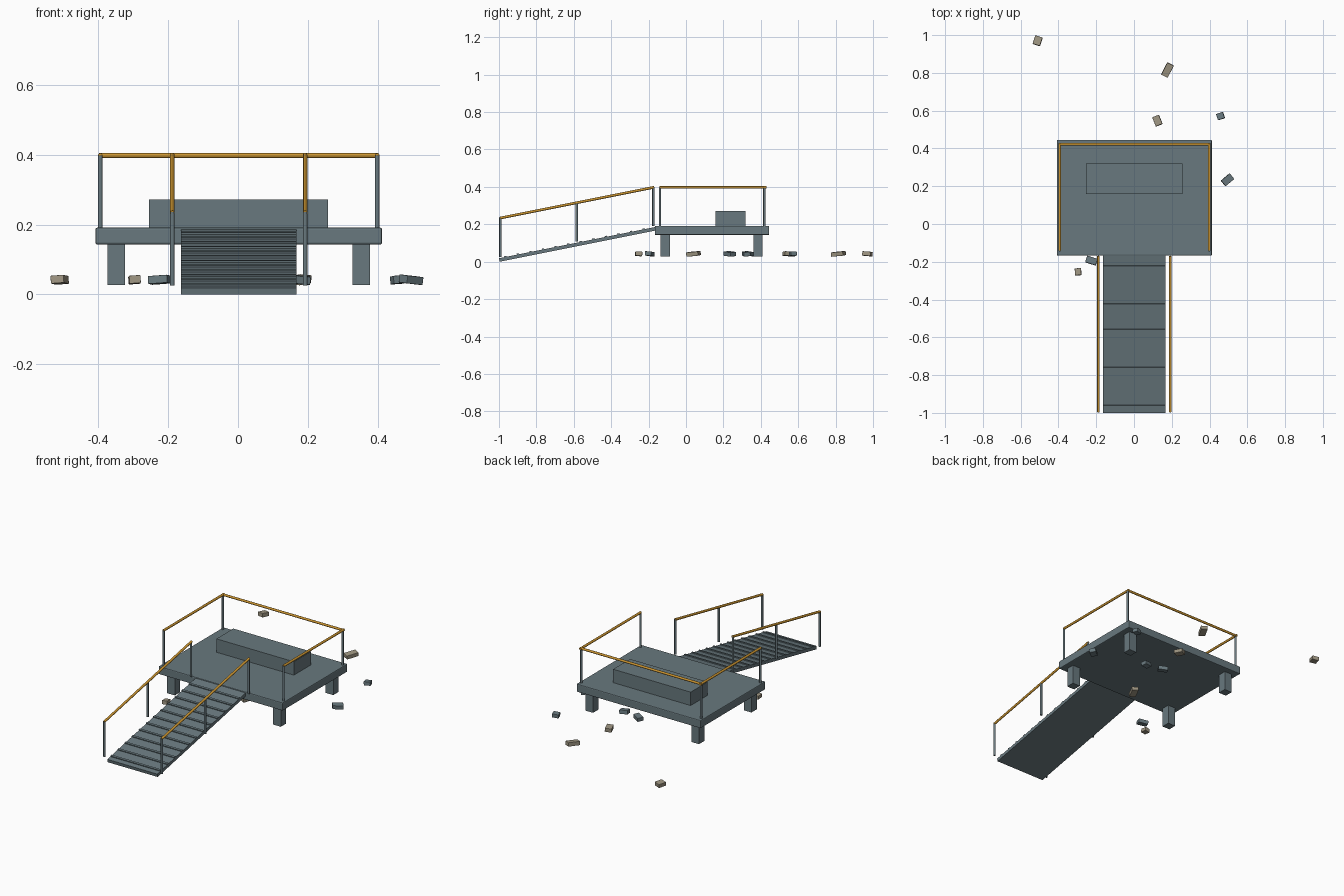
import bpy
import math
from mathutils import Vector

if "Cube" in bpy.data.objects:
    bpy.data.objects.remove(bpy.data.objects["Cube"], do_unlink=True)


def make_material(name, rgb):
    mat = bpy.data.materials.new(name)
    mat.use_nodes = True
    color = (*rgb, 1.0)
    mat.diffuse_color = color
    mat.node_tree.nodes["Principled BSDF"].inputs["Base Color"].default_value = color
    return mat


SLATE = make_material("slate metal", (0.14, 0.19, 0.21))
AMBER = make_material("amber rail paint", (0.60, 0.30, 0.03))
STONE = make_material("pale stone", (0.34, 0.30, 0.22))


def box(name, center, size, mat, rot=(0, 0, 0), bevel=0.0):
    bpy.ops.mesh.primitive_cube_add(size=1, location=center, rotation=rot)
    ob = bpy.context.object
    ob.name = name
    ob.scale = size
    bpy.ops.object.transform_apply(location=False, rotation=False, scale=True)
    ob.data.materials.append(mat)
    if bevel:
        mod = ob.modifiers.new("edge bevel", "BEVEL")
        mod.width = bevel
        mod.segments = 2
    return ob


def tube(name, start, end, radius, mat):
    a, b = Vector(start), Vector(end)
    bpy.ops.mesh.primitive_cylinder_add(vertices=10, radius=radius,
                                        depth=(b - a).length, location=(a + b) / 2)
    ob = bpy.context.object
    ob.name = name
    ob.rotation_euler = (b - a).to_track_quat("Z", "Y").to_euler()
    ob.data.materials.append(mat)
    bpy.ops.object.shade_smooth_by_angle(angle=math.radians(40))
    return ob


CX = 0.002                     # centre line of the structure
SIDES = (("right", -1), ("left", 1))

# Deck, raised block and legs
box("deck", (CX, 0.139, 0.167), (0.82, 0.612, 0.048), SLATE, bevel=0.005)
box("raised_block", (CX, 0.239, 0.23), (0.512, 0.16, 0.082), SLATE)
for side, s in SIDES:
    for end, y in (("front", -0.11), ("back", 0.385)):
        box(f"{end}_{side}_leg", (CX + s * 0.35, y, 0.087), (0.05, 0.05, 0.12), SLATE)

# Sloped ramp with anti-slip treads
SLOPE = math.atan(0.2)
FOOT = Vector((CX, -0.996, 0.0))
ALONG = Vector((0, math.cos(SLOPE), math.sin(SLOPE)))
NORMAL = Vector((0, -math.sin(SLOPE), math.cos(SLOPE)))
LENGTH, THICK = 0.85, 0.019
box("ramp", FOOT + ALONG * LENGTH / 2 + NORMAL * THICK / 2,
    (0.33, LENGTH, THICK), SLATE, rot=(SLOPE, 0, 0))
for i in range(12):
    box(f"ramp_tread_{i + 1}", FOOT + ALONG * (0.035 + i * 0.0685) + NORMAL * (THICK + 0.001),
        (0.33, 0.012, 0.008), SLATE, rot=(SLOPE, 0, 0))

# Ramp railings
for side, s in SIDES:
    x = CX + s * 0.19
    for name, y in (("lower", -0.992), ("middle", -0.584), ("upper", -0.174)):
        base = 0.026 + (y + 0.992) * 0.2
        tube(f"{side}_ramp_{name}_post", (x, y, base), (x, y, base + 0.21), 0.0065, SLATE)
    tube(f"{side}_ramp_rail", (x, -0.995, 0.233), (x, -0.17, 0.398), 0.007, AMBER)

# Deck railings
RAIL_Z = 0.397
for side, s in SIDES:
    x = CX + s * 0.396
    for end, y in (("front", -0.139), ("back", 0.419)):
        tube(f"{end}_{side}_deck_post", (x, y, 0.18), (x, y, RAIL_Z), 0.0065, SLATE)
    tube(f"{side}_deck_rail", (x, -0.141, RAIL_Z), (x, 0.43, RAIL_Z), 0.007, AMBER)
tube("back_deck_rail", (CX - 0.4, 0.422, RAIL_Z), (CX + 0.4, 0.422, RAIL_Z), 0.007, AMBER)

# Scattered rubble: x, y, width, depth, turn in degrees
PALE = [(-0.51, 0.97, 0.04, 0.047, -18), (0.177, 0.815, 0.038, 0.072, -27),
        (0.124, 0.547, 0.038, 0.052, 22), (0.035, 0.04, 0.038, 0.07, -25),
        (-0.296, -0.253, 0.033, 0.037, 4)]
DARK = [(0.458, 0.571, 0.038, 0.034, 18), (0.495, 0.234, 0.06, 0.038, 40),
        (-0.225, -0.194, 0.058, 0.036, -18), (0.18, 0.322, 0.05, 0.035, 12),
        (0.075, 0.342, 0.055, 0.035, -30)]
for label, mat, rocks in (("pale", STONE, PALE), ("dark", SLATE, DARK)):
    for i, (x, y, w, d, turn) in enumerate(rocks):
        tilt = math.radians(5 if i % 2 else -4)
        box(f"{label}_rubble_{i + 1}", (x, y, 0.042), (w, d, 0.023), mat,
            rot=(tilt, tilt, math.radians(turn)), bevel=0.002)
